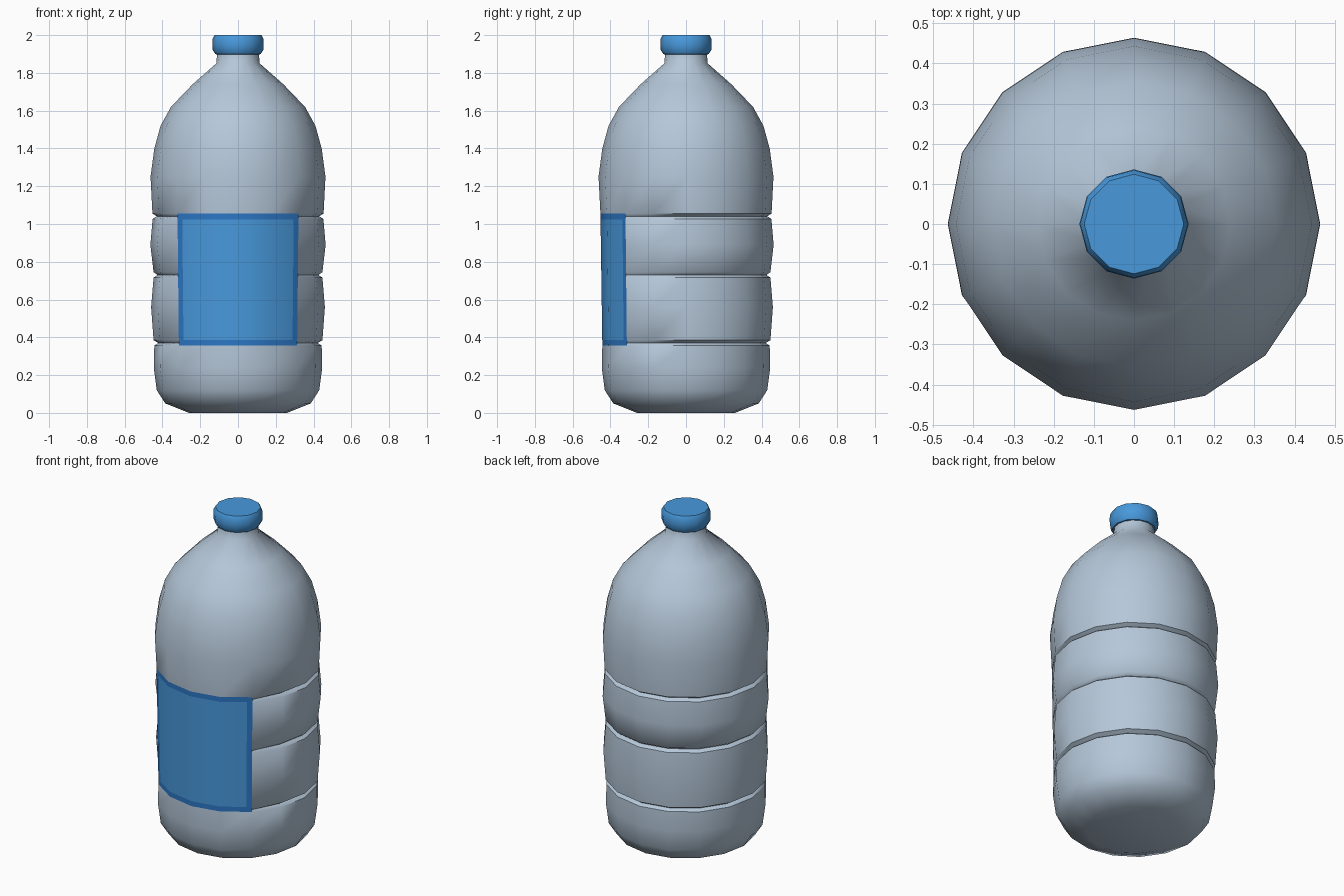
import bpy, bmesh, math

if "Cube" in bpy.data.objects:
    bpy.data.objects.remove(bpy.data.objects["Cube"])

def material(name, rgb):
    m = bpy.data.materials.new(name)
    m.diffuse_color = (*rgb, 1)
    m.use_nodes = True
    m.node_tree.nodes["Principled BSDF"].inputs["Base Color"].default_value = m.diffuse_color
    return m

plastic = material("pale blue grey plastic", (0.46, 0.57, 0.69))
blue = material("bright blue", (0.065, 0.32, 0.72))
dark_blue = material("dark blue border", (0.025, 0.185, 0.56))

def finish(bm, name, mats, angle=50):
    me = bpy.data.meshes.new(name)
    bm.to_mesh(me)
    bm.free()
    for m in mats:
        me.materials.append(m)
    ob = bpy.data.objects.new(name, me)
    bpy.context.collection.objects.link(ob)
    bpy.ops.object.select_all(action='DESELECT')
    ob.select_set(True)
    bpy.context.view_layer.objects.active = ob
    bpy.ops.object.shade_smooth_by_angle(angle=math.radians(angle))
    return ob

def point(r, z, i, n):
    # index 0 points to the front (-y)
    a = -math.pi / 2 + 2 * math.pi * i / n
    return (r * math.cos(a), r * math.sin(a), z)

def lathe(profile, n, radius=None, skip=None):
    """Revolve (r, z) points; radius() may alter r, skip() leaves out faces."""
    bm = bmesh.new()
    rings = [[bm.verts.new(point(radius(r, z, i) if radius else r, z, i, n))
              for i in range(n)] for r, z in profile]
    for k in range(len(rings) - 1):
        for i in range(n):
            if skip and skip(profile[k][1], profile[k + 1][1], i):
                continue
            j = (i + 1) % n
            bm.faces.new((rings[k][i], rings[k][j], rings[k + 1][j], rings[k + 1][i]))
    bm.faces.new(rings[0][::-1])
    bm.faces.new(rings[-1])
    for v in [v for v in bm.verts if not v.link_faces]:
        bm.verts.remove(v)
    return bm

# Bottle body: ribbed profile, ribs flattened behind the label
SIDES = 16
LOW, HIGH = (0.443, 0.357), (0.453, 1.055)   # label bottom and top (r, z)
body_profile = [
    (0.26, 0), (0.385, 0.05), (0.43, 0.12), (0.446, 0.24), LOW,
    (0.422, 0.37), (0.447, 0.385), (0.46, 0.56), (0.447, 0.716),
    (0.426, 0.73), (0.447, 0.745), (0.464, 0.89), (0.452, 1.027),
    (0.43, 1.041), HIGH, (0.463, 1.25), (0.443, 1.40), (0.41, 1.52),
    (0.355, 1.62), (0.24, 1.74), (0.115, 1.85), (0.11, 1.91)]

def flattened(r, z, i):
    if min(i, SIDES - i) <= 2 and LOW[1] < z < HIGH[1]:
        t = (z - LOW[1]) / (HIGH[1] - LOW[1])
        return LOW[0] + t * (HIGH[0] - LOW[0])
    return r

def label_area(z0, z1, i):
    return i in (14, 15, 0, 1) and z0 >= LOW[1] - 1e-6 and z1 <= HIGH[1] + 1e-6

finish(lathe(body_profile, SIDES, flattened, label_area), "bottle_body", [plastic])

# Label: four panels filling the gap, inset for the dark border
bm = bmesh.new()
rows = [[bm.verts.new(point(r, z, i, SIDES)) for i in range(-2, 3)] for r, z in (LOW, HIGH)]
for i in range(4):
    bm.faces.new((rows[0][i], rows[0][i + 1], rows[1][i + 1], rows[1][i]))
bm.normal_update()
inner = bm.faces[:]
border = bmesh.ops.inset_region(bm, faces=inner, thickness=0.03, use_boundary=True,
                                use_even_offset=True)["faces"]
for f in border:
    f.material_index = 1
finish(bm, "label", [blue, dark_blue])

# Screw cap
cap_profile = [(0.105, 1.897), (0.12, 1.899), (0.134, 1.922), (0.136, 1.95),
               (0.134, 1.982), (0.124, 2.0)]
finish(lathe(cap_profile, 12), "cap", [blue])
